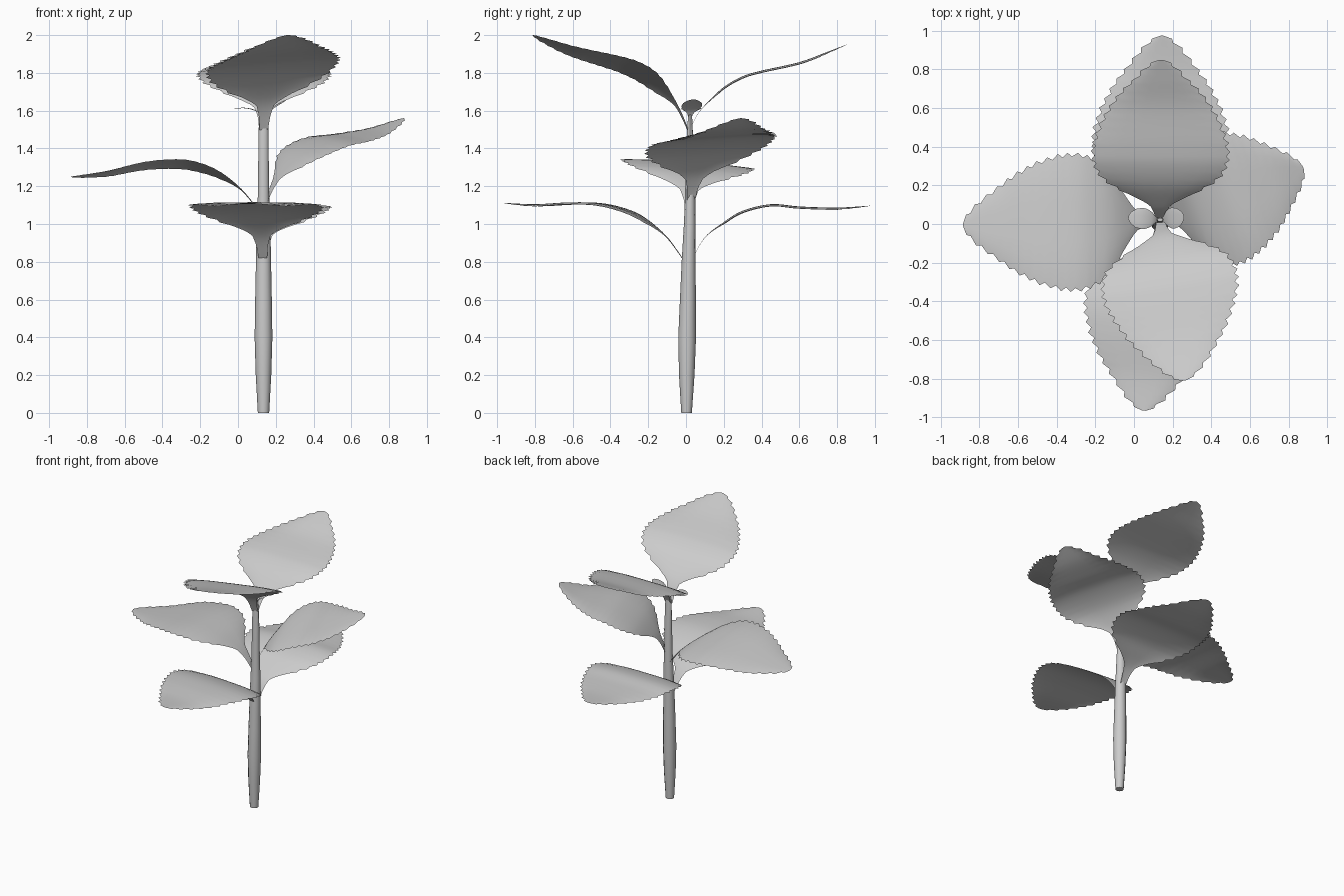
import bpy, bmesh, math
from mathutils import Vector

if "Cube" in bpy.data.objects:
    bpy.data.objects.remove(bpy.data.objects["Cube"])

STEM_X, STEM_Y = 0.135, 0.02


def curve_at(pts, t):
    """Smooth Catmull-Rom sample of 2D points whose parameter is chord length, t in 0..1."""
    p = [Vector(q) for q in pts]
    lens = [(b - a).length for a, b in zip(p, p[1:])]
    s, i = t * sum(lens), 0
    while i < len(lens) - 1 and s > lens[i]:
        s -= lens[i]
        i += 1
    f = min(s / lens[i], 1)
    a, b = p[max(i - 1, 0)], p[i]
    c, d = p[i + 1], p[min(i + 2, len(p) - 1)]
    return 0.5 * (2 * b + (c - a) * f + (2 * a - 5 * b + 4 * c - d) * f ** 2
                  + (3 * b - a - 3 * c + d) * f ** 3)


def lookup(table, t):
    for (t0, w0), (t1, w1) in zip(table, table[1:]):
        if t <= t1:
            return w0 + (w1 - w0) * (t - t0) / (t1 - t0)
    return table[-1][1]


def finish(name, bm, angle):
    bmesh.ops.recalc_face_normals(bm, faces=bm.faces)
    me = bpy.data.meshes.new(name)
    bm.to_mesh(me)
    bm.free()
    ob = bpy.data.objects.new(name, me)
    bpy.context.collection.objects.link(ob)
    bpy.ops.object.select_all(action='DESELECT')
    ob.select_set(True)
    bpy.context.view_layer.objects.active = ob
    bpy.ops.object.shade_smooth_by_angle(angle=math.radians(angle))
    return ob


# Half width of a leaf along its midrib: stalk, broad blade, blunt tip
BLADE = [(0, .022), (.08, .03), (.15, .05), (.2, .11), (.26, .2), (.31, .27), (.36, .317),
         (.42, .343), (.48, .352), (.55, .344), (.65, .308), (.75, .252),
         (.85, .172), (.93, .095), (.97, .05), (1, .008)]
BUD = [(0, .008), (.2, .015), (.35, .04), (.55, .056), (.75, .05), (.9, .03), (1, .008)]


def leaf(name, tip, path, tilt=0.0, widths=BLADE, rows=42, tooth=0.011, droop=0.012):
    """Sheet swept along path (distance from stem, height) towards tip, with a toothed rim."""
    base = Vector((STEM_X, STEM_Y, 0))
    out = (Vector((tip[0], tip[1], 0)) - base).normalized()
    side = Vector((-out.y, out.x, tilt))
    us = [-1, -.9, -.6, -.3, 0, .3, .6, .9, 1]
    bm = bmesh.new()
    prev = None
    for k in range(rows + 1):
        t = k / rows
        d, z = curve_at(path, t)
        w = lookup(widths, t)
        if .25 < t < .99:
            w += tooth if k % 2 else -tooth
        mid = base + out * d + Vector((0, 0, z))
        row = [bm.verts.new(mid + side * (u * w)
                            - Vector((0, 0, droop * u ** 4 * min(1, w / .2)))) for u in us]
        if prev:
            for j in range(len(us) - 1):
                bm.faces.new((prev[j], prev[j + 1], row[j + 1], row[j]))
        prev = row
    return finish(name, bm, 60)


# Stem: z, centre y, radius x, radius y
sections = [(0, .003, .03, .028), (.2, .004, .041, .041), (.4, .006, .047, .047),
            (.6, .010, .044, .042), (.8, .014, .040, .037), (1.0, .02, .036, .031),
            (1.15, .022, .030, .027), (1.4, .022, .027, .021), (1.52, .021, .025, .013),
            (1.6, .022, .014, .01)]
SIDES = 12
bm = bmesh.new()
rings = []
for z, y, rx, ry in sections:
    rings.append([bm.verts.new((STEM_X + rx * math.cos(a), y + ry * math.sin(a), z))
                  for a in (2 * math.pi * i / SIDES for i in range(SIDES))])
for r0, r1 in zip(rings, rings[1:]):
    for i in range(SIDES):
        j = (i + 1) % SIDES
        bm.faces.new((r0[i], r0[j], r1[j], r1[i]))
bm.faces.new(rings[0])
bm.faces.new(rings[-1])
finish("stem", bm, 40)

# Lower pair, front and back
leaf("lower_front_leaf", (.05, -.97),
     [(.04, .82), (.12, .93), (.22, 1.015), (.32, 1.07), (.46, 1.108), (.62, 1.115),
      (.82, 1.105), (.99, 1.112)])
leaf("lower_back_leaf", (.145, .98),
     [(.015, .82), (.08, .93), (.18, 1.01), (.28, 1.07), (.43, 1.105), (.58, 1.093),
      (.78, 1.087), (.955, 1.097)])

# Middle pair, left and right
leaf("middle_left_leaf", (-.89, -.005),
     [(.02, 1.06), (.07, 1.13), (.135, 1.2), (.235, 1.27), (.34, 1.31), (.45, 1.328),
      (.63, 1.318), (.83, 1.275), (1.02, 1.25)], tilt=.07)
leaf("middle_right_leaf", (.88, .29),
     [(.015, 1.12), (.05, 1.2), (.1, 1.28), (.2, 1.375), (.35, 1.445), (.5, 1.47),
      (.65, 1.505), (.79, 1.56)], tilt=.06)

# Upper pair, front and back
leaf("upper_front_leaf", (.26, -.81),
     [(.01, 1.5), (.06, 1.61), (.12, 1.69), (.22, 1.785), (.32, 1.84), (.42, 1.872),
      (.62, 1.925), (.84, 2.0)], tilt=.08)
leaf("upper_back_leaf", (.14, .855),
     [(.0, 1.5), (.04, 1.58), (.09, 1.64), (.18, 1.725), (.28, 1.782), (.38, 1.812),
      (.58, 1.857), (.73, 1.912), (.83, 1.95)])

# Small young leaves at the crown
bud = dict(widths=BUD, rows=12, tooth=0, droop=.01)
leaf("left_bud_leaf", (-.03, .035), [(.005, 1.56), (.03, 1.595), (.09, 1.615), (.165, 1.612)], **bud)
leaf("right_bud_leaf", (.26, .04), [(.005, 1.56), (.03, 1.6), (.07, 1.63), (.125, 1.66)], **bud)
